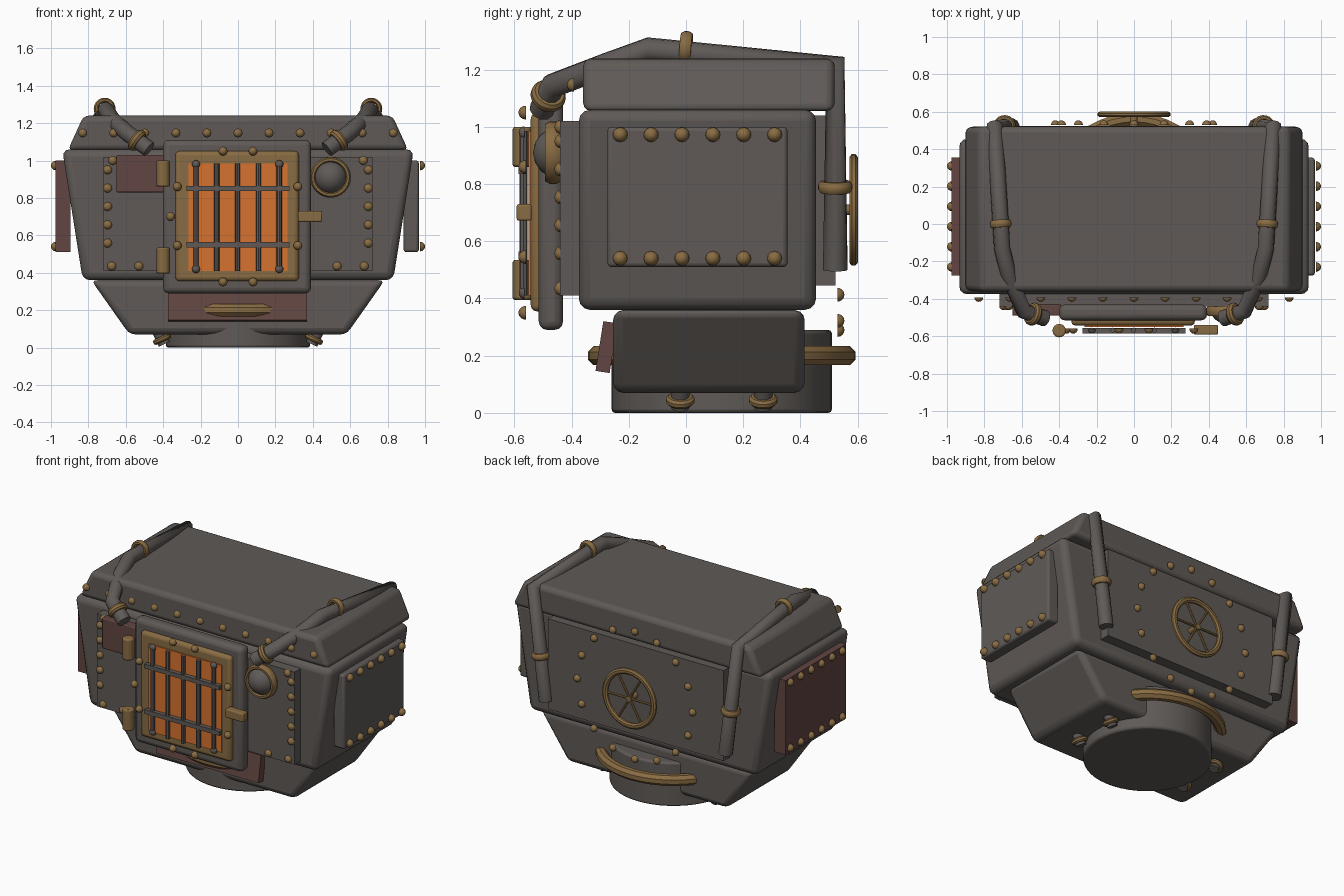
import bpy, bmesh, math
from mathutils import Vector, Matrix

if "Cube" in bpy.data.objects:
    bpy.data.objects.remove(bpy.data.objects["Cube"])


def material(name, rgb):
    m = bpy.data.materials.new(name)
    m.diffuse_color = (*rgb, 1)
    m.use_nodes = True
    m.node_tree.nodes["Principled BSDF"].inputs["Base Color"].default_value = m.diffuse_color
    return m


IRON = material("dark iron", (0.115, 0.102, 0.094))
BRASS = material("aged brass", (0.25, 0.15, 0.056))
RUST = material("rust red", (0.12, 0.06, 0.053))
GLOW = material("furnace orange", (0.68, 0.17, 0.03))


def finish(bm, name, mat, bevel=0.0, segments=3):
    bmesh.ops.recalc_face_normals(bm, faces=bm.faces[:])
    me = bpy.data.meshes.new(name)
    bm.to_mesh(me)
    bm.free()
    me.materials.append(mat)
    ob = bpy.data.objects.new(name, me)
    bpy.context.collection.objects.link(ob)
    if bevel:
        mod = ob.modifiers.new("edge rounding", 'BEVEL')
        mod.width, mod.segments = bevel, segments
    bpy.ops.object.select_all(action='DESELECT')
    ob.select_set(True)
    bpy.context.view_layer.objects.active = ob
    bpy.ops.object.shade_smooth_by_angle(angle=math.radians(35))
    return ob


def box(name, mat, x, y, z, bevel=0.0, top=None):
    """Box from ranges; top gives another x range for the upper edge."""
    bm = bmesh.new()
    bmesh.ops.create_cube(bm, size=1)
    for v in bm.verts:
        xr = top if top and v.co.z > 0 else x
        v.co = [r[0] if c < 0 else r[1] for c, r in zip(v.co, (xr, y, z))]
    return finish(bm, name, mat, bevel)


def turn(axis):
    return Vector(axis).to_track_quat('Z', 'Y').to_matrix().to_4x4()


def rod(name, mat, a, b, r, bevel=0.0, sides=16):
    a, b = Vector(a), Vector(b)
    bm = bmesh.new()
    bmesh.ops.create_cone(bm, cap_ends=True, segments=sides, radius1=r, radius2=r, depth=(b - a).length,
                          matrix=Matrix.Translation((a + b) / 2) @ turn(b - a))
    ob = finish(bm, name, mat, bevel, 2)
    if bevel:
        ob.modifiers[0].limit_method = 'ANGLE'
    return ob


def ring(name, mat, centre, axis, major, minor, depth=None, sides=32, around=8):
    """Torus with an elliptical section."""
    depth = depth or minor
    bm = bmesh.new()
    grid = []
    for i in range(sides):
        t = 2 * math.pi * i / sides
        loop = []
        for j in range(around):
            p = 2 * math.pi * (j + 0.5) / around
            r = major + minor * math.cos(p)
            loop.append(bm.verts.new((r * math.cos(t), r * math.sin(t), depth * math.sin(p))))
        grid.append(loop)
    for i in range(sides):
        for j in range(around):
            n, k = (i + 1) % sides, (j + 1) % around
            bm.faces.new((grid[i][j], grid[n][j], grid[n][k], grid[i][k]))
    bm.transform(Matrix.Translation(centre) @ turn(axis))
    return finish(bm, name, mat)


def domes(name, mat, points, axis, r=0.024, h=0.02, sides=12):
    """Half-dome heads sharing one facing direction."""
    bm = bmesh.new()
    for p in points:
        part = bmesh.new()
        bmesh.ops.create_uvsphere(part, u_segments=sides, v_segments=8, radius=1)
        low = [v for v in part.verts if v.co.z < -0.01]
        bmesh.ops.delete(part, geom=low, context='VERTS')
        bmesh.ops.holes_fill(part, edges=part.edges[:], sides=0)
        part.transform(Matrix.Translation(p) @ turn(axis) @ Matrix.Diagonal((r, r, h, 1)))
        me = bpy.data.meshes.new("temporary")
        part.to_mesh(me)
        part.free()
        bm.from_mesh(me)
        bpy.data.meshes.remove(me)
    return finish(bm, name, mat)


def pipe(name, mat, points, r):
    """Mitred tube along a path."""
    cu = bpy.data.curves.new(name, 'CURVE')
    cu.dimensions = '3D'
    cu.bevel_depth, cu.bevel_resolution, cu.use_fill_caps = r, 3, True
    sp = cu.splines.new('POLY')
    sp.points.add(len(points) - 1)
    for q, p in zip(sp.points, points):
        q.co = (*p, 1)
    cu.materials.append(mat)
    ob = bpy.data.objects.new(name, cu)
    bpy.context.collection.objects.link(ob)


# Hull
box("main_body", IRON, (-0.83, 0.83), (-0.375, 0.455), (0.36, 1.06), 0.04, top=(-0.94, 0.94))
box("lid", IRON, (-0.91, 0.91), (-0.36, 0.52), (1.055, 1.24), 0.03, top=(-0.825, 0.825))
box("lower_hull", IRON, (-0.58, 0.58), (-0.255, 0.415), (0.07, 0.36), 0.035, top=(-0.785, 0.785))
rod("base_drum", IRON, (0, 0.125, 0), (0, 0.125, 0.29), 0.385, 0.012, 48)
ring("base_band", BRASS, (0, 0.125, 0.2), (0, 0, 1), 0.435, 0.036, sides=48)

# Front and rear plates
box("front_plate", IRON, (-0.72, 0.72), (-0.44, -0.36), (0.41, 1.02))
box("rear_plate", IRON, (-0.64, 0.64), (0.44, 0.523), (0.445, 1.04))
box("front_patch", RUST, (-0.65, -0.39), (-0.49, -0.43), (0.83, 1.03), 0.006)
apron = box("front_apron", RUST, (-0.375, 0.37), (-0.025, 0.025), (-0.088, 0.088))
apron.location, apron.rotation_euler = (0, -0.278, 0.23), (math.radians(-9), 0, 0)

# Furnace door
box("door_frame", IRON, (-0.4, 0.39), (-0.515, -0.43), (0.29, 1.11), 0.03)
box("door_trim", BRASS, (-0.335, 0.325), (-0.543, -0.48), (0.355, 1.05), 0.022)
box("glowing_window", GLOW, (-0.265, 0.265), (-0.551, -0.53), (0.41, 0.985))
for i in range(5):
    x = -0.225 + 0.1115 * i
    rod("window_bar", IRON, (x, -0.568, 0.41), (x, -0.568, 0.985), 0.014, sides=8)
for z in (0.55, 0.85):
    box("window_crossbar", IRON, (-0.275, 0.275), (-0.585, -0.557), (z - 0.014, z + 0.014))
domes("bar_studs", IRON, [(x, -0.565, z) for x in (-0.225, 0.221) for z in (0.42, 0.98)], (0, -1, 0), 0.022)
for z in (0.465, 0.93):
    rod("door_hinge", BRASS, (-0.4, -0.57, z - 0.07), (-0.4, -0.57, z + 0.07), 0.036, 0.008)
box("door_latch", BRASS, (0.32, 0.45), (-0.592, -0.54), (0.672, 0.73), 0.008)
trim = [(x, -0.56, z) for x in (-0.08, 0.08) for z in (0.35, 1.05)]
trim += [(x, -0.56, z) for x in (-0.325, 0.32) for z in (0.545, 0.86)] + [(-0.36, -0.56, 0.7)]
domes("door_rivets", BRASS, trim, (0, -1, 0), 0.024, 0.026)

# Porthole
ring("porthole_ring", BRASS, (0.495, -0.465, 0.91), (0, 1, 0), 0.094, 0.016, 0.03)
domes("porthole_dome", IRON, [(0.495, -0.44, 0.91)], (0, -1, 0), 0.092, 0.095, 24)

# Side plates: iron on the right, rust on the left
box("right_side_plate", IRON, (0.885, 0.967), (-0.275, 0.355), (0.51, 1.0), 0.015)
box("left_side_plate", RUST, (-0.975, -0.895), (-0.275, 0.355), (0.51, 1.0))
for s in (-1, 1):
    pts = [(s * 0.972, -0.23 + 0.108 * i, z) for i in range(6) for z in (0.54, 0.973)]
    domes("side_rivets", BRASS, pts, (s, 0, 0), 0.026, 0.028)

# Rivet rows on the front
domes("lid_rivets", BRASS, [(-0.83 + 0.166 * i, -0.392, 1.147) for i in range(11)], (0, -1, 0), 0.024, 0.024)
pts = []
for s in (-1, 1):
    pts += [(s * 0.697, -0.44, 0.95 - 0.098 * i) for i in range(5)]
    pts += [(s * 0.67, -0.44, 1.0), (s * 0.675, -0.44, 0.435), (s * 0.53, -0.44, 0.435)]
domes("front_rivets", BRASS, pts, (0, -1, 0))

# Rear rivet circle and hand wheel
pts = []
for i in range(16):
    t = math.pi * i / 8
    pts.append((0.42 * math.sin(t), 0.53, 0.71 + 0.42 * math.cos(t)))
domes("rear_rivets", BRASS, pts, (0, 1, 0), 0.024, 0.024)
hub = Vector((0, 0.586, 0.71))
ring("hand_wheel_rim", BRASS, hub, (0, 1, 0), 0.177, 0.02, 0.016)
for i in range(6):
    t = math.pi * (i + 0.5) / 3
    rod("hand_wheel_spoke", BRASS, hub, hub + 0.17 * Vector((math.sin(t), 0, math.cos(t))), 0.008, sides=8)
rod("hand_wheel_axle", BRASS, (0, 0.5, 0.71), (0, 0.597, 0.71), 0.018)

# Pipes, clamps and underside outlets on both sides
for s in (-1, 1):
    path = [(0.475, -0.505, 1.06), (0.59, -0.465, 1.145), (0.67, -0.28, 1.215),
            (0.705, -0.13, 1.27), (0.745, 0.522, 1.215), (0.655, 0.522, 0.5)]
    pipe("exhaust_pipe", IRON, [(s * x, y, z) for x, y, z in path], 0.044)
    ring("top_clamp", BRASS, (s * 0.713, 0, 1.277), (s * 0.06, 1, -0.07), 0.045, 0.014, 0.022, 24)
    ring("front_clamp", BRASS, (s * 0.54, -0.482, 1.108), (s * 0.115, 0.04, 0.085), 0.047, 0.016, 0.022, 24)
    ring("rear_clamp", BRASS, (s * 0.692, 0.522, 0.79), (s * 0.09, 0, 0.715), 0.046, 0.015, 0.022, 24)
    for y in (-0.02, 0.27):
        ring("outlet_collar", BRASS, (s * 0.407, y, 0.045), (s * 0.43, 0, 0.9), 0.036, 0.015, 0.016, 24)
        rod("outlet_pipe", IRON, (s * 0.44, y, 0.115), (s * 0.394, y, 0.018), 0.032)
